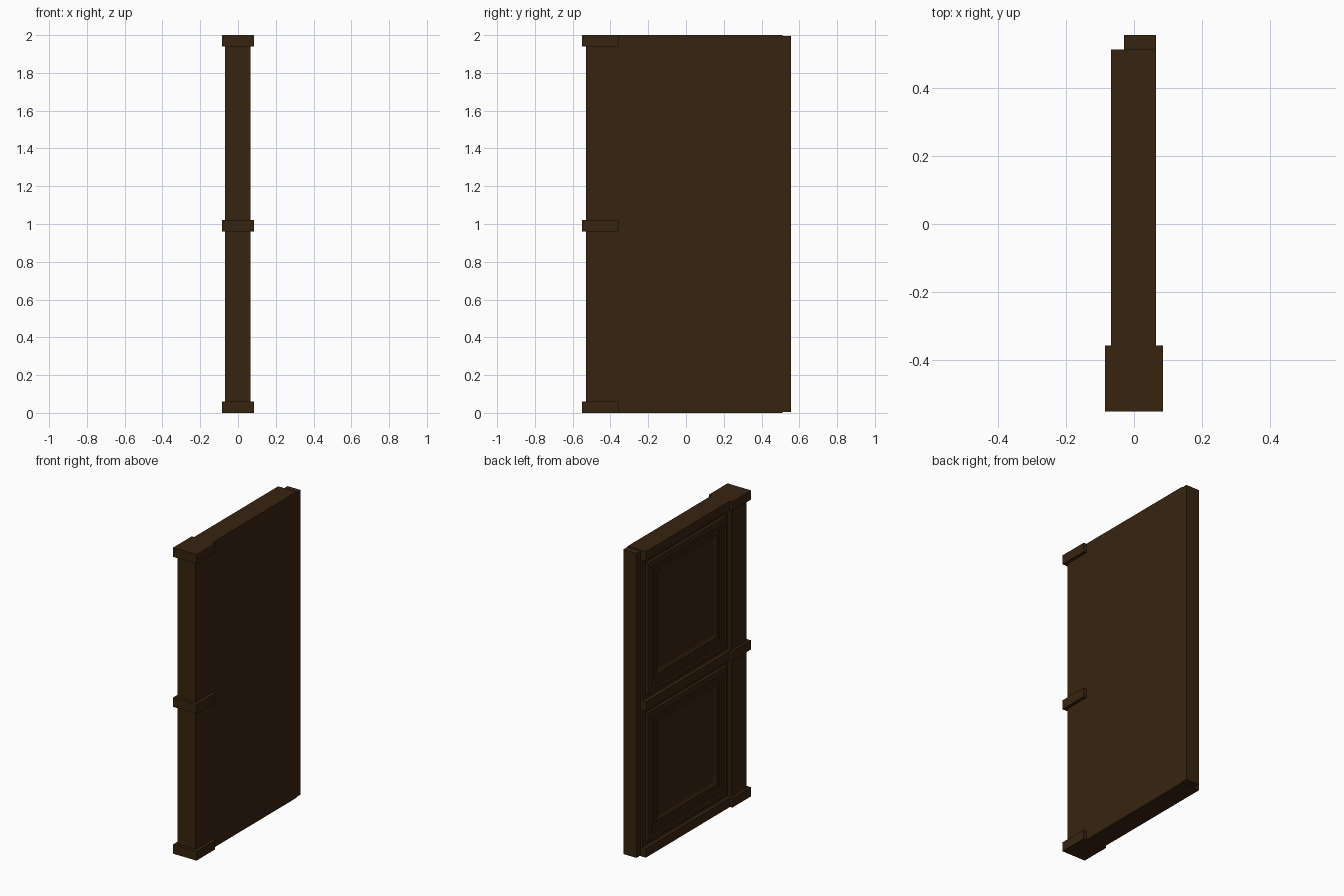
import bpy, bmesh

if "Cube" in bpy.data.objects:
    bpy.data.objects.remove(bpy.data.objects["Cube"])

wood = bpy.data.materials.new("dark brown wood")
wood.diffuse_color = (0.039, 0.0175, 0.005, 1)
wood.use_nodes = True
wood.node_tree.nodes["Principled BSDF"].inputs["Base Color"].default_value = wood.diffuse_color


def finish(name, bm):
    me = bpy.data.meshes.new(name)
    bmesh.ops.recalc_face_normals(bm, faces=bm.faces)
    bm.to_mesh(me)
    bm.free()
    me.materials.append(wood)
    ob = bpy.data.objects.new(name, me)
    bpy.context.collection.objects.link(ob)


def box(name, x0, x1, y0, y1, z0, z1):
    bm = bmesh.new()
    bmesh.ops.create_cube(bm, size=1)
    for v in bm.verts:
        v.co = (x1 if v.co.x > 0 else x0, y1 if v.co.y > 0 else y0, z1 if v.co.z > 0 else z0)
    finish(name, bm)


def stepped_panel(name, y0, y1, z0, z1, steps):
    # concentric rectangles, each step = (inset from the outer edge, x of the surface)
    bm = bmesh.new()
    prev = None
    for d, x in steps:
        ring = [bm.verts.new((x, y, z)) for y, z in
                ((y0 + d, z0 + d), (y1 - d, z0 + d), (y1 - d, z1 - d), (y0 + d, z1 - d))]
        if prev:
            for i in range(4):
                j = (i + 1) % 4
                bm.faces.new((prev[i], prev[j], ring[j], ring[i]))
        else:
            bm.faces.new(ring)
        prev = ring
    bm.faces.new(prev)
    finish(name, bm)


FACE, BASE, BACK = -0.068, -0.045, 0.065

# Hinge post and door leaf
box("hinge_post", FACE, BACK, -0.53, -0.368, 0.0, 2.0)
box("door_leaf", BASE, BACK, -0.368, 0.512, 0.0, 2.0)

# Closing lip along the far edge
box("closing_lip", -0.03, BACK, 0.512, 0.555, 0.005, 1.995)

# Hinge bands and the raised rails level with them
for label, z0, z1 in (("bottom", 0.0, 0.06), ("middle", 0.96, 1.02), ("top", 1.94, 2.0)):
    box(label + "_hinge_band", -0.085, 0.085, -0.55, -0.357, z0, z1)
    box(label + "_rail", FACE, BASE, -0.368, 0.512, z0, z1)

# Two moulded panels on the left face
profile = [(0, -0.04), (0, -0.063), (0.04, -0.063), (0.04, -0.054), (0.065, -0.054),
           (0.065, -0.048), (0.09, -0.048), (0.09, -0.055), (0.105, -0.055), (0.12, -0.048)]
for label, z0, z1 in (("lower", 0.09, 0.93), ("upper", 1.05, 1.91)):
    stepped_panel(label + "_panel", -0.335, 0.48, z0, z1, profile)
